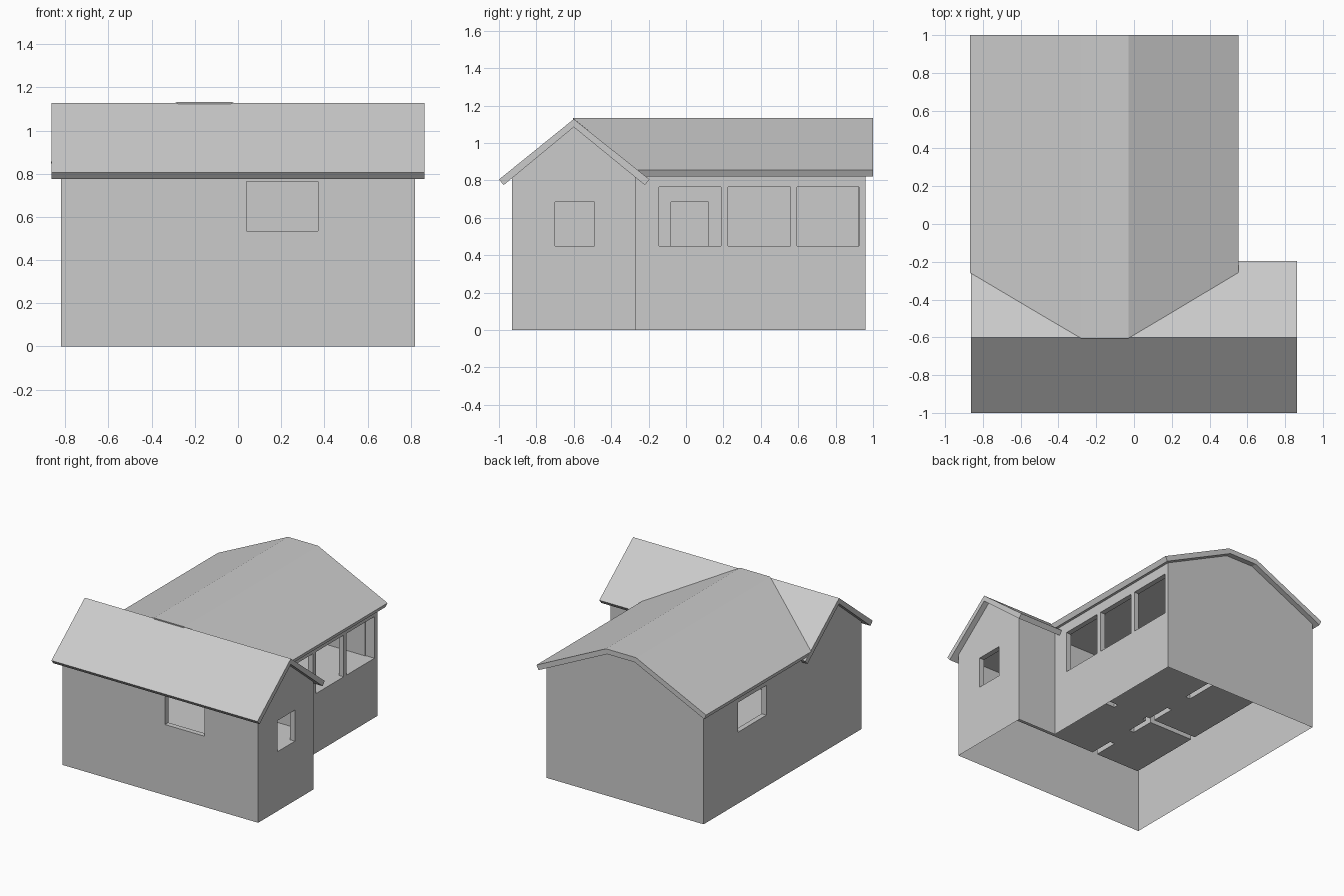
import bpy, bmesh
from mathutils import Vector

if "Cube" in bpy.data.objects:
    bpy.data.objects.remove(bpy.data.objects["Cube"])

grey = bpy.data.materials.new("plain grey")
grey.diffuse_color = (0.6, 0.6, 0.6, 1)
grey.use_nodes = True
grey.node_tree.nodes["Principled BSDF"].inputs["Base Color"].default_value = grey.diffuse_color


def prism(name, profile, axis, start, end):
    """Extrude a (u, z) profile along x or y; start/end give the position per profile point."""
    bm = bmesh.new()
    at = lambda u, z, w: (w, u, z) if axis == "x" else (u, w, z)
    a = [bm.verts.new(at(u, z, s)) for (u, z), s in zip(profile, start)]
    b = [bm.verts.new(at(u, z, e)) for (u, z), e in zip(profile, end)]
    n = len(profile)
    bm.faces.new(a)
    bm.faces.new(b)
    for i in range(n):
        j = (i + 1) % n
        bm.faces.new((a[i], a[j], b[j], b[i]))
    bmesh.ops.recalc_face_normals(bm, faces=bm.faces)
    me = bpy.data.meshes.new(name)
    bm.to_mesh(me)
    bm.free()
    me.materials.append(grey)
    ob = bpy.data.objects.new(name, me)
    bpy.context.collection.objects.link(ob)
    return ob


def box(name, x0, x1, y0, y1, z0, z1):
    return prism(name, [(y0, z0), (y1, z0), (y1, z1), (y0, z1)], "x", [x0] * 4, [x1] * 4)


# Solid house body: cross wing at the front, main wing behind it
body = prism("house_walls", [(-0.93, 0), (-0.27, 0), (-0.27, 0.827), (-0.6, 1.1), (-0.93, 0.827)],
             "x", [-0.82] * 5, [0.82] * 5)
main = prism("main_wing_helper", [(-0.82, 0), (0.495, 0), (0.495, 0.85), (-0.04, 1.108),
                                  (-0.27, 1.108), (-0.82, 0.85)], "y", [-0.45] * 6, [0.96] * 6)

F, C, D = 0.45, 0.775, 0.685      # floor, ceiling, door head
cuts = [
    # rooms
    (-0.78, -0.41, -0.27, 0.92, F, C), (-0.37, 0.455, -0.27, 0.92, F, C),
    (-0.78, -0.41, -0.89, -0.31, F, C), (-0.37, 0.78, -0.89, -0.31, F, C),
    # inner doorways
    (-0.43, -0.35, -0.08, 0.12, F, D), (-0.43, -0.35, -0.70, -0.49, F, D),
    (-0.34, -0.08, -0.33, -0.25, F, D),
    # gable door, front window, left window
    (0.75, 0.9, -0.70, -0.49, F, D), (0.04, 0.37, -1.0, -0.86, 0.535, 0.765),
    (-0.9, -0.75, 0.21, 0.55, 0.54, 0.765),
]
# three tall windows on the right
cuts += [(0.42, 0.6, y, y + 0.333, F, 0.765) for y in (-0.145, 0.225, 0.593)]

helpers = [main] + [box("cutter", *c) for c in cuts]
for h in helpers:
    m = body.modifiers.new("cut", "BOOLEAN")
    m.operation = "UNION" if h is main else "DIFFERENCE"
    m.solver = "EXACT"
    m.object = h
    h.hide_render = True
bpy.context.view_layer.update()
done = bpy.data.meshes.new_from_object(body.evaluated_get(bpy.context.evaluated_depsgraph_get()))
body.modifiers.clear()
body.data = done
for h in helpers:
    bpy.data.objects.remove(h)

# Walls are hollow: open the underside and the tops hidden by the roof
bm = bmesh.new()
bm.from_mesh(done)
bm.normal_update()
gone = [f for f in bm.faces
        if all(v.co.z < 0.001 for v in f.verts)
        or (f.normal.z > 0.3 and f.calc_center_median().z > 0.79)]
bmesh.ops.delete(bm, geom=gone, context="FACES")
bm.to_mesh(done)
bm.free()

# Front roof: simple gable slab with square-cut eaves
prism("front_roof", [(-1.0, 0.805), (-0.6, 1.128), (-0.195, 0.805), (-0.22, 0.775),
                     (-0.6, 1.085), (-0.975, 0.775)], "x", [-0.863] * 6, [0.863] * 6)

# Main roof: flat-topped slab whose front end follows the valleys of the front roof
top = [(-0.868, 0.855), (-0.28, 1.133), (-0.03, 1.133), (0.552, 0.855)]
under = [(0.535, 0.82), (-0.04, 1.095), (-0.27, 1.095), (-0.853, 0.82)]
valley = [-0.26, -0.605, -0.605, -0.26]
prism("main_roof", top + under, "y", valley + valley, [1.0] * 8)
